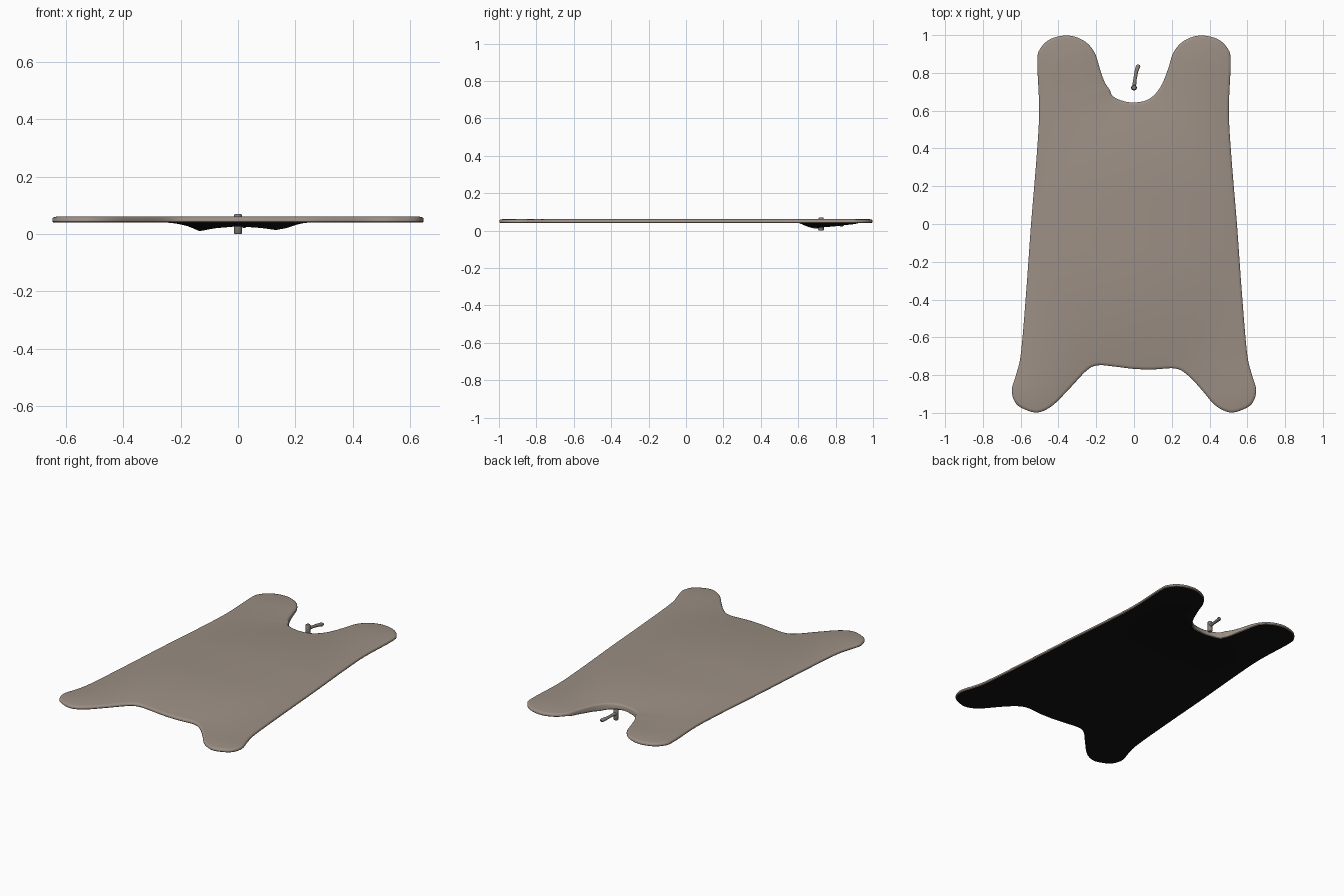
import bpy, bmesh
from mathutils import Vector

if "Cube" in bpy.data.objects:
    bpy.data.objects.remove(bpy.data.objects["Cube"])


def material(name, rgb):
    m = bpy.data.materials.new(name)
    m.diffuse_color = (*rgb, 1)
    m.use_nodes = True
    m.node_tree.nodes["Principled BSDF"].inputs["Base Color"].default_value = m.diffuse_color
    return m


TAUPE = material("taupe", (0.33, 0.275, 0.23))
BLACK = material("black", (0.006, 0.006, 0.006))
GREY = material("warm grey", (0.24, 0.21, 0.19))


def finish(bm, name, mats):
    me = bpy.data.meshes.new(name)
    bmesh.ops.recalc_face_normals(bm, faces=bm.faces)
    bm.to_mesh(me)
    bm.free()
    ob = bpy.data.objects.new(name, me)
    bpy.context.collection.objects.link(ob)
    for m in mats:
        me.materials.append(m)
    bpy.ops.object.select_all(action='DESELECT')
    ob.select_set(True)
    bpy.context.view_layer.objects.active = ob
    bpy.ops.object.shade_smooth_by_angle(angle=0.7)
    return ob


def smooth_loop(pts, n=5):
    """Closed Catmull-Rom curve through the points."""
    out, c = [], len(pts)
    for i in range(c):
        a, b, d, e = (Vector(pts[(i + k) % c]) for k in (-1, 0, 1, 2))
        for s in range(n):
            t = s / n
            out.append(0.5 * (2 * b + (d - a) * t + (2 * a - 5 * b + 4 * d - e) * t * t
                              + (3 * b - a - 3 * d + e) * t ** 3))
    return out


# Flat board outline: sides and lobes mirrored, ends slightly uneven
side = [(0.21, 0.91), (0.265, 0.97), (0.35, 0.998), (0.44, 0.98), (0.495, 0.93),
        (0.512, 0.86), (0.502, 0.6), (0.516, 0.35), (0.545, 0), (0.57, -0.35),
        (0.598, -0.68), (0.622, -0.79), (0.647, -0.88), (0.625, -0.95),
        (0.57, -0.985), (0.505, -0.997), (0.43, -0.96)]
notch_right = [(0, 0.643), (0.08, 0.662), (0.14, 0.725), (0.18, 0.82)]
tail = [(0.36, -0.88), (0.29, -0.805), (0.22, -0.765), (0.10, -0.77), (0, -0.767),
        (-0.10, -0.755), (-0.19, -0.748), (-0.25, -0.775), (-0.34, -0.87)]
notch_left = [(-0.18, 0.82), (-0.155, 0.75), (-0.128, 0.71), (-0.115, 0.68), (-0.07, 0.655)]
outline = smooth_loop(notch_right + side + tail + [(-x, y) for x, y in side[::-1]] + notch_left)

# Drooping lip under the notch: lowest height against x
DROOP = [(-0.22, 0.04), (-0.17, 0.027), (-0.13, 0.01), (-0.08, 0.02), (0, 0.027),
         (0.08, 0.021), (0.13, 0.014), (0.17, 0.022), (0.22, 0.04)]


def lip(p):
    if p.y > 0.6:
        for (x0, z0), (x1, z1) in zip(DROOP, DROOP[1:]):
            if x0 <= p.x <= x1:
                return z0 + (z1 - z0) * (p.x - x0) / (x1 - x0)
    return 0.04


bm = bmesh.new()
N = len(outline)
inward = []
for i in range(N):
    t = (outline[(i + 1) % N] - outline[i - 1]).normalized()
    inward.append(Vector((t.y, -t.x)))


def ring(offset, height):
    return [bm.verts.new((*(p + d * offset), height(p))) for p, d in zip(outline, inward)]


rings = [ring(0.04, lambda p: 0.04), ring(0.004, lip), ring(0, lambda p: lip(p) + 0.004),
         ring(0, lambda p: 0.053), ring(0.004, lambda p: 0.058), ring(0.016, lambda p: 0.061)]
under = [bm.faces.new(rings[0])]
for k, (a, b) in enumerate(zip(rings, rings[1:])):
    for i in range(N):
        j = (i + 1) % N
        f = bm.faces.new((a[i], a[j], b[j], b[i]))
        if k == 0:
            under.append(f)
bm.faces.new(rings[-1])
for f in under:
    f.material_index = 1          # dark underside
bmesh.ops.triangulate(bm, faces=[f for f in bm.faces if len(f.verts) > 4])
finish(bm, "board", [TAUPE, BLACK])


# Small peg with an arm, standing in the notch
def tube(name, path, sides=14):
    """Capped tube along (x, y, z, radius) points."""
    bm = bmesh.new()
    pts = [Vector(p[:3]) for p in path]
    q = (pts[-1] - pts[0]).to_track_quat('Z', 'Y')
    prev = None
    for c, p in zip(pts, path):
        r = bmesh.ops.create_circle(bm, segments=sides, radius=p[3])["verts"]
        for v in r:
            v.co = c + q @ v.co
        if prev:
            for i in range(sides):
                j = (i + 1) % sides
                bm.faces.new((prev[i], prev[j], r[j], r[i]))
        else:
            bm.faces.new(r)
        prev = r
    bm.faces.new(prev)
    finish(bm, name, [GREY])


tube("peg_post", [(0, 0.722, 0, 0.012), (0, 0.722, 0.004, 0.015), (0, 0.722, 0.035, 0.014),
                  (0, 0.722, 0.066, 0.014), (0, 0.722, 0.07, 0.011)])
tube("peg_arm", [(0, 0.725, 0.042, 0.011), (0.006, 0.77, 0.04, 0.009), (0.013, 0.81, 0.036, 0.01),
                 (0.022, 0.835, 0.033, 0.012), (0.025, 0.843, 0.032, 0.007)])
